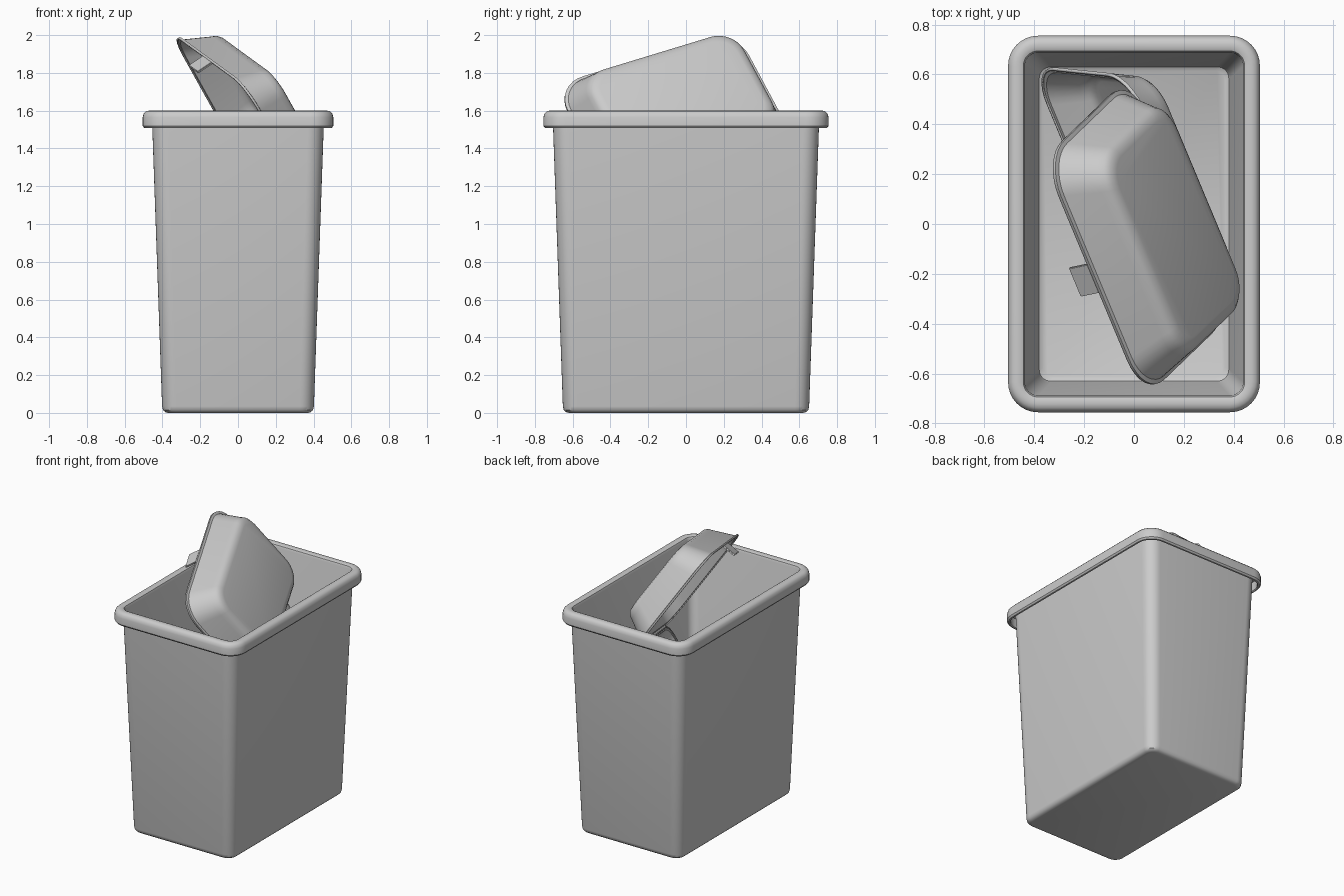
import bpy, bmesh, math
from mathutils import Vector, Matrix

if "Cube" in bpy.data.objects:
    bpy.data.objects.remove(bpy.data.objects["Cube"])


def ring(hx, hy, r, z, n=8):
    """Rounded rectangle points at height z."""
    pts = []
    for k, (sx, sy) in enumerate([(1, 1), (-1, 1), (-1, -1), (1, -1)]):
        for i in range(n + 1):
            a = math.pi / 2 * (k + i / n)
            pts.append(Vector((sx * (hx - r) + r * math.cos(a),
                               sy * (hy - r) + r * math.sin(a), z)))
    return pts


def loft(name, sections, cap_start, cap_end, matrix=Matrix(), thickness=0):
    """Skin a stack of rounded rectangles (half x, half y, radius, z)."""
    bm = bmesh.new()
    loops = [[bm.verts.new(p) for p in ring(*s)] for s in sections]
    for a, b in zip(loops, loops[1:]):
        for i in range(len(a)):
            j = (i + 1) % len(a)
            bm.faces.new((a[i], a[j], b[j], b[i]))
    if cap_start:
        bm.faces.new(loops[0][::-1])
    if cap_end:
        bm.faces.new(loops[-1])
    return finish(name, bm, matrix, thickness)


def block(name, size, center, matrix):
    """Small softened box."""
    bm = bmesh.new()
    bmesh.ops.create_cube(bm, size=1)
    bmesh.ops.scale(bm, vec=size, verts=bm.verts)
    bmesh.ops.translate(bm, vec=center, verts=bm.verts)
    bmesh.ops.bevel(bm, geom=bm.edges[:], offset=0.004, segments=2, affect='EDGES')
    return finish(name, bm, matrix, 0)


def finish(name, bm, matrix, thickness):
    bmesh.ops.transform(bm, matrix=matrix, verts=bm.verts)
    me = bpy.data.meshes.new(name)
    bm.to_mesh(me)
    bm.free()
    ob = bpy.data.objects.new(name, me)
    bpy.context.collection.objects.link(ob)
    if thickness:
        mod = ob.modifiers.new("wall", 'SOLIDIFY')
        mod.thickness = thickness
        mod.offset = -1
    bpy.ops.object.select_all(action='DESELECT')
    bpy.context.view_layer.objects.active = ob
    ob.select_set(True)
    bpy.ops.object.shade_smooth_by_angle(angle=math.radians(35))
    return ob


# Bin: outer wall, hanging rolled rim, inner wall and floor in one profile
loft("bin", [
    (0.370, 0.620, 0.05, 0.0), (0.385, 0.635, 0.06, 0.004),
    (0.397, 0.647, 0.07, 0.015), (0.402, 0.652, 0.075, 0.035),
    (0.456, 0.706, 0.085, 1.575), (0.482, 0.732, 0.10, 1.575),
    (0.482, 0.732, 0.10, 1.512), (0.488, 0.738, 0.105, 1.507),
    (0.497, 0.747, 0.115, 1.509), (0.505, 0.755, 0.12, 1.52),
    (0.505, 0.755, 0.12, 1.565), (0.499, 0.749, 0.115, 1.585),
    (0.487, 0.737, 0.105, 1.597), (0.472, 0.722, 0.09, 1.60),
    (0.455, 0.705, 0.07, 1.60), (0.444, 0.694, 0.06, 1.595),
    (0.438, 0.688, 0.055, 1.58), (0.386, 0.636, 0.05, 0.05),
    (0.380, 0.630, 0.045, 0.03), (0.365, 0.615, 0.04, 0.02)], True, True)

# Directions of the open clamshell box: hinge axis and the two half widths
L = Vector((-0.371, 0.888, 0.27)).normalized()
W = Vector((0.45, 0.41, -0.80))
W = (W - L * W.dot(L)).normalized()
V = Vector((0.50, -0.05, 0.86))
V = (V - L * V.dot(L)).normalized()
WIDTH, HALF = 0.78, 0.54
free_mid = Vector((-0.165, -0.22, 1.875))
hinge = free_mid + W * WIDTH


def frame(x, y):
    """Local frame at the hinge: x along it, y toward the free edge, z outward."""
    m = Matrix((x, y, x.cross(y))).transposed().to_4x4()
    return Matrix.Translation(hinge) @ m


def half_shell(name, matrix, depth):
    hw, d = WIDTH / 2, depth
    loft(name, [
        (HALF, hw, 0.17, 0), (HALF, hw, 0.17, 0.012),
        (HALF - 0.016, hw - 0.016, 0.16, 0.016),
        (HALF - 0.075, hw - 0.075, 0.14, d - 0.05),
        (HALF - 0.085, hw - 0.085, 0.135, d - 0.025),
        (HALF - 0.105, hw - 0.105, 0.12, d - 0.007),
        (HALF - 0.135, hw - 0.135, 0.10, d)],
        False, True, matrix @ Matrix.Translation((0, hw, 0)), 0.01)


upper = frame(L, -W)
lower = frame(-L, -V)
half_shell("box_lid", upper, 0.20)
half_shell("box_base", lower, 0.17)

# Latch tab on the lid's free edge, hinge strip between the halves
block("latch_tab", (0.13, 0.012, 0.10), (0, WIDTH - 0.008, -0.042), upper)
block("hinge_strip", (0.70, 0.02, 0.02), (0, 0, 0), upper)
